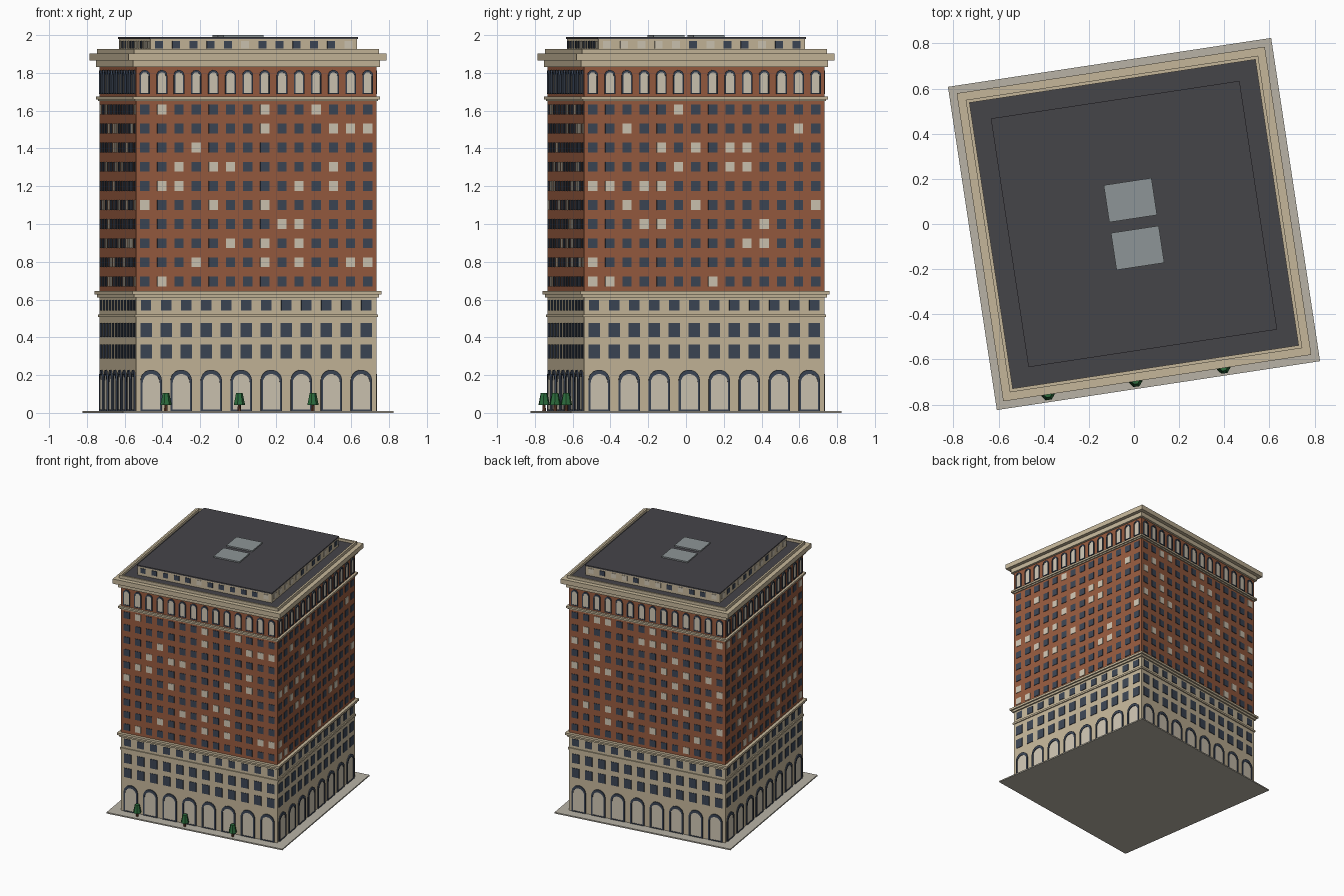
import bpy, bmesh, math, random
from mathutils import Matrix, Vector

if "Cube" in bpy.data.objects:
    bpy.data.objects.remove(bpy.data.objects["Cube"])

random.seed(4)
TURN = math.radians(8.6)
A = 0.643          # half width of the main walls
P = 0.557          # half width of the penthouse


def mat(name, r, g, b):
    m = bpy.data.materials.new(name)
    m.diffuse_color = (r, g, b, 1)
    m.use_nodes = True
    m.node_tree.nodes["Principled BSDF"].inputs["Base Color"].default_value = m.diffuse_color
    return m


STONE = mat("stone", .56, .47, .32)
BRICK = mat("brick", .31, .105, .05)
GLASS = mat("dark_glass", .045, .06, .09)
LIT = mat("pale_blind", .62, .56, .45)
ROOF = mat("roof_felt", .06, .058, .066)
PAVE = mat("pavement", .48, .45, .38)
GREY = mat("skylight", .27, .30, .31)
LEAF = mat("leaf", .025, .15, .045)
BARK = mat("bark", .13, .05, .025)


def finish(name, bm, material, recalc=True):
    if recalc:
        bmesh.ops.recalc_face_normals(bm, faces=bm.faces)
    bm.transform(Matrix.Rotation(TURN, 4, 'Z'))
    me = bpy.data.meshes.new(name)
    bm.to_mesh(me)
    bm.free()
    me.materials.append(material)
    ob = bpy.data.objects.new(name, me)
    bpy.context.collection.objects.link(ob)
    return ob


def add_box(bm, x0, x1, y0, y1, z0, z1, m=Matrix()):
    s = Matrix.Diagonal((x1 - x0, y1 - y0, z1 - z0, 1))
    t = Matrix.Translation(((x0 + x1) / 2, (y0 + y1) / 2, (z0 + z1) / 2))
    bmesh.ops.create_cube(bm, size=1, matrix=m @ t @ s)


def block(name, half, z0, z1, material):
    bm = bmesh.new()
    add_box(bm, -half, half, -half, half, z0, z1)
    finish(name, bm, material)


def ring(name, outer, inner, z0, z1, material):
    # square frame with an open middle
    bm = bmesh.new()
    loops = []
    for h, z in ((outer, z0), (outer, z1), (inner, z1), (inner, z0)):
        loops.append([bm.verts.new((x * h, y * h, z))
                      for x, y in ((-1, -1), (1, -1), (1, 1), (-1, 1))])
    for i in range(4):
        a, b = loops[i], loops[(i + 1) % 4]
        for j in range(4):
            k = (j + 1) % 4
            bm.faces.new((a[j], a[k], b[k], b[j]))
    finish(name, bm, material)


def sides():
    return [Matrix.Rotation(k * math.pi / 2, 4, 'Z') for k in range(4)]


def centres(count, half):
    step = 2 * half / count
    return [-half + step * (i + .5) for i in range(count)]


def windows(name, count, half, rows, w, lit_share):
    # rectangular panes on all four sides, some with pale blinds
    dark, pale = bmesh.new(), bmesh.new()
    for m in sides():
        for z0, z1 in rows:
            for u in centres(count, half):
                bm = pale if random.random() < lit_share else dark
                add_box(bm, u - w / 2, u + w / 2, -half - .004, -half + .004, z0, z1, m)
    finish(name + "_dark", dark, GLASS)
    finish(name + "_pale", pale, LIT)


def arch(u, w, z0, z1, n=10):
    r = w / 2
    pts = [(u + r, z0)]
    for i in range(n + 1):
        t = math.pi * i / n
        pts.append((u + r * math.cos(t), z1 - r + r * math.sin(t)))
    return pts + [(u - r, z0)]


def arches(name, count, outer, inner, z0, z1, zi):
    frame, pane = bmesh.new(), bmesh.new()
    for m in sides():
        for u in centres(count, A):
            o, n = arch(u, outer, z0, z1), arch(u, inner, z0 + .006, zi)
            rails = [[frame.verts.new(m @ Vector((x, -A - d, z))) for x, z in pts]
                     for pts, d in ((o, -.001), (o, .008), (n, .008), (n, -.001))]
            c = len(o)
            for a, b in zip(rails, rails[1:]):
                for i in range(c):
                    j = (i + 1) % c
                    frame.faces.new((a[i], a[j], b[j], b[i]))
            f = pane.faces.new([pane.verts.new(m @ Vector((x, -A - .003, z))) for x, z in n])
            f.normal_update()
            if f.normal.dot(m @ Vector((0, -1, 0))) < 0:
                f.normal_flip()
    finish(name + "_frames", frame, GLASS)
    finish(name + "_panes", pane, LIT, recalc=False)


# pavement and main wall masses
block("pavement", .724, 0, .01, PAVE)
block("stone_base", A, .01, .625, STONE)
block("brick_shaft", A, .625, 1.83, BRICK)

# stone string courses
ring("base_band", A + .008, A - .01, .508, .522, STONE)
ring("belt_lower", A + .012, A - .01, .612, .628, STONE)
ring("belt_upper", A + .024, A - .01, .628, .645, STONE)
ring("upper_belt_lower", A + .008, A - .01, 1.65, 1.66, STONE)
ring("upper_belt", A + .018, A - .01, 1.66, 1.675, STONE)

# cornice, parapet and roof deck
ring("cornice_bed", A + .018, A - .01, 1.83, 1.865, STONE)
ring("cornice", .69, .63, 1.865, 1.903, STONE)
ring("parapet", .655, .64, 1.903, 1.927, STONE)
block("roof_deck", .641, 1.83, 1.908, ROOF)

# penthouse with roof and skylights
block("penthouse", P - .004, 1.908, 1.98, STONE)
block("penthouse_roof", P, 1.98, 1.99, ROOF)
bm = bmesh.new()
for s in (-1, 1):
    add_box(bm, -.107, .107, s * .107 - .083, s * .107 + .083, 1.99, 2.0)
finish("skylights", bm, GREY)

# windows
windows("base_windows", 12, A, [(.287, .361), (.403, .477)], .061, 0)
windows("mezzanine_windows", 12, A, [(.543, .598)], .054, 0)
windows("shaft_windows", 14, A,
        [(.67 + .1012 * i, .722 + .1012 * i) for i in range(10)], .049, .2)
windows("penthouse_windows", 12, P - .004, [(1.93, 1.968)], .042, .35)
arches("ground_arches", 8, .114, .092, .011, .228, .206)
arches("top_arches", 14, .056, .042, 1.687, 1.815, 1.803)

# street trees along the front
leaf, bark = bmesh.new(), bmesh.new()
for u in (-.49, -.097, .297):
    for bm, r1, r2, z0, z1 in ((bark, .01, .008, .01, .045), (leaf, .031, .018, .042, .106)):
        bmesh.ops.create_cone(bm, cap_ends=True, segments=7, radius1=r1, radius2=r2,
                              depth=z1 - z0, matrix=Matrix.Translation((u, -.686, (z0 + z1) / 2)))
finish("tree_crowns", leaf, LEAF)
finish("tree_trunks", bark, BARK)
